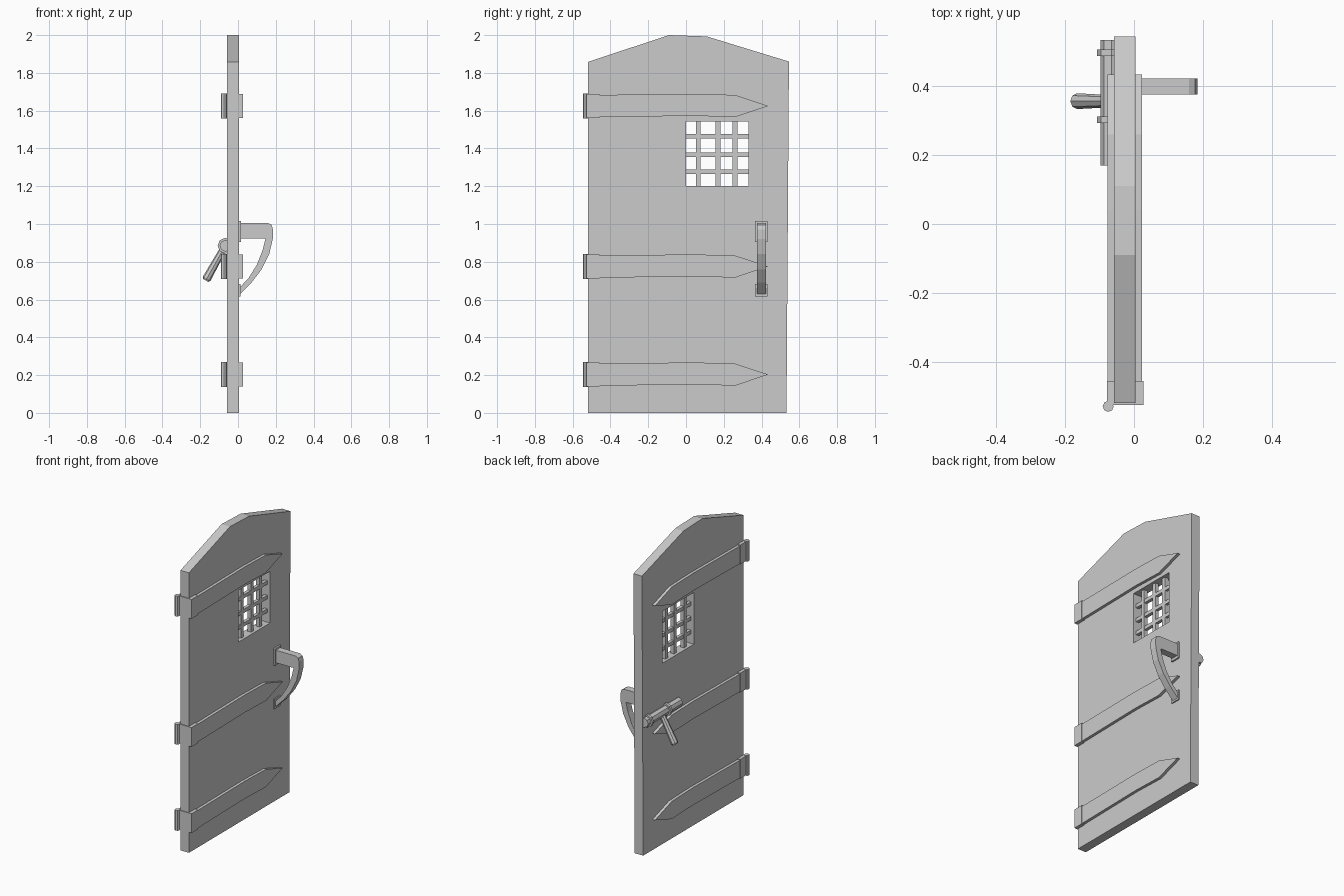
import bpy, bmesh
from mathutils import Vector

if "Cube" in bpy.data.objects:
    bpy.data.objects.remove(bpy.data.objects["Cube"])


def finish(name, bm):
    bmesh.ops.recalc_face_normals(bm, faces=bm.faces)
    me = bpy.data.meshes.new(name)
    bm.to_mesh(me)
    bm.free()
    ob = bpy.data.objects.new(name, me)
    bpy.context.collection.objects.link(ob)
    return ob


def extrude(name, pts, vec):
    """Closed 3D outline pushed along vec."""
    bm = bmesh.new()
    face = bm.faces.new([bm.verts.new(p) for p in pts])
    out = bmesh.ops.extrude_face_region(bm, geom=[face])
    verts = [g for g in out["geom"] if isinstance(g, bmesh.types.BMVert)]
    bmesh.ops.translate(bm, verts=verts, vec=vec)
    return finish(name, bm)


def slab(name, yz, x0, x1):
    return extrude(name, [(x0, y, z) for y, z in yz], (x1 - x0, 0, 0))


def box(name, x0, x1, y0, y1, z0, z1):
    return slab(name, [(y0, z0), (y1, z0), (y1, z1), (y0, z1)], x0, x1)


def rod(name, a, b, r, sides=8, r2=None):
    a, b = Vector(a), Vector(b)
    bm = bmesh.new()
    bmesh.ops.create_cone(bm, cap_ends=True, segments=sides, radius1=r,
                          radius2=r2 or r, depth=(b - a).length)
    bm.transform((b - a).to_track_quat('Z', 'Y').to_matrix().to_4x4())
    bmesh.ops.translate(bm, verts=bm.verts, vec=(a + b) / 2)
    return finish(name, bm)


# Door leaf with a window opening
BACK, FRONT = -0.058, 0.004
door = slab("door_leaf", [(-0.52, 0), (0.532, 0), (0.545, 1.86), (0.11, 1.993),
                          (-0.09, 2.0), (-0.52, 1.858)], BACK, FRONT)
cutter = box("window_cutter", -0.3, 0.3, 0.0, 0.33, 1.2, 1.543)
cutter.hide_render = True
mod = door.modifiers.new("window", 'BOOLEAN')
mod.operation, mod.solver, mod.object = 'DIFFERENCE', 'EXACT', cutter
bpy.context.view_layer.objects.active = door
bpy.ops.object.modifier_apply(modifier=mod.name)
bpy.data.objects.remove(cutter)

# Window grille
for y in (0.065, 0.17, 0.26):
    box("grille_upright", -0.04, -0.014, y - 0.013, y + 0.013, 1.195, 1.548)
for z in (1.277, 1.367, 1.464):
    box("grille_crossbar", -0.038, -0.016, -0.005, 0.335, z - 0.012, z + 0.012)

# Hinges: pointed straps on both faces, wrapping cuff and knuckle
for z in (1.625, 0.775, 0.203):
    strap = [(-0.47, z - 0.06), (0.04, z - 0.052), (0.26, z - 0.059), (0.435, z),
             (0.26, z + 0.058), (0.04, z + 0.064), (-0.47, z + 0.058)]
    slab("strap_front", strap, FRONT - 0.002, 0.023)
    slab("strap_back", strap, -0.077, BACK + 0.002)
    box("hinge_cuff", -0.079, 0.027, -0.526, -0.457, z - 0.064, z + 0.064)
    rod("hinge_knuckle", (-0.075, -0.53, z - 0.067), (-0.075, -0.53, z + 0.067), 0.016)

# Pull handle on the front face: curved profile and two mounting plates
profile = [(0.005, 1.005), (0.16, 1.005), (0.178, 0.995), (0.185, 0.97), (0.184, 0.92),
           (0.165, 0.84), (0.125, 0.76), (0.072, 0.69), (0.005, 0.622),
           (0.005, 0.66), (0.055, 0.712), (0.1, 0.785), (0.13, 0.86), (0.145, 0.922),
           (0.005, 0.922)]
extrude("pull_handle", [(x, 0.376, z) for x, z in profile], (0, 0.047, 0))
box("handle_plate_upper", 0.0, 0.015, 0.366, 0.431, 0.905, 1.017)
box("handle_plate_lower", 0.0, 0.012, 0.366, 0.431, 0.617, 0.683)

# Sliding bolt on the back face: barrel, collars and lever
BX, BZ = -0.066, 0.885
rod("bolt_barrel", (BX, 0.17, BZ), (BX, 0.535, BZ), 0.031)
for y in (0.303, 0.498):
    rod("bolt_collar", (BX, y - 0.009, BZ), (BX, y + 0.009, BZ), 0.042)
rod("bolt_lever", (-0.075, 0.357, 0.872), (-0.165, 0.357, 0.712), 0.018, 8, 0.023)
rod("lever_tip", (-0.165, 0.357, 0.712), (-0.171, 0.357, 0.7015), 0.023, 8, 0.016)
